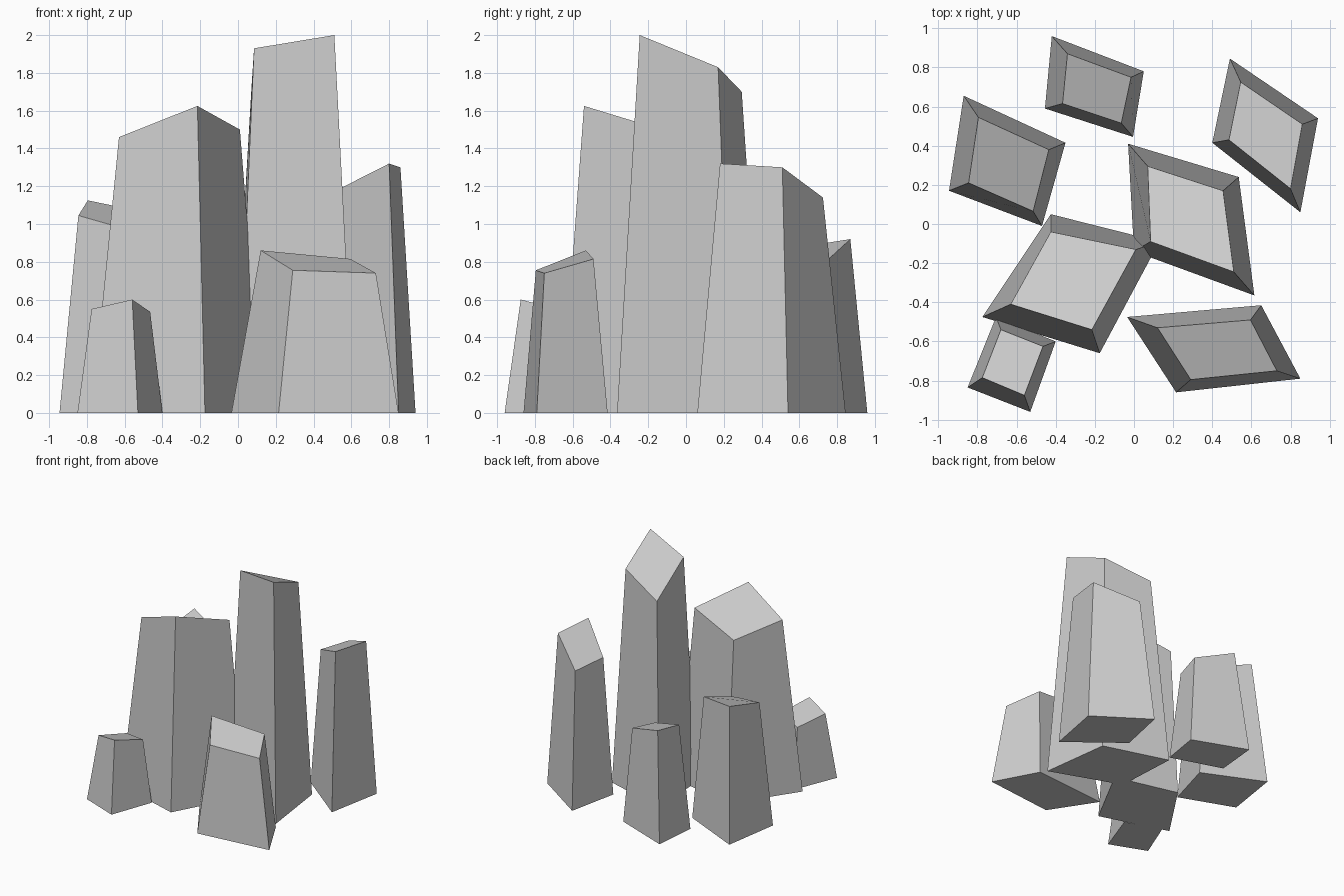
import bpy
import bmesh


def crystal(name, base, tip):
    """Tapered four-sided shard: footprint corners on the ground, slanted tip above."""
    bm = bmesh.new()
    low = [bm.verts.new((x, y, 0)) for x, y in base]
    high = [bm.verts.new(p) for p in tip]
    n = len(low)
    bm.faces.new(low[::-1])
    bm.faces.new(high)
    for i in range(n):
        j = (i + 1) % n
        bm.faces.new((low[i], low[j], high[j], high[i]))
    bmesh.ops.recalc_face_normals(bm, faces=bm.faces)
    mesh = bpy.data.meshes.new(name)
    bm.to_mesh(mesh)
    bm.free()
    obj = bpy.data.objects.new(name, mesh)
    bpy.context.collection.objects.link(obj)
    return obj


# Corners run front-left, front-right, back-right, back-left
# Two large central shards
crystal("tallest_crystal",
        [(0.0, -0.14), (0.615, -0.365), (0.535, 0.24), (-0.03, 0.41)],
        [(0.085, -0.09, 1.93), (0.51, -0.245, 2.0), (0.455, 0.17, 1.83), (0.07, 0.295, 1.70)])
crystal("wide_crystal",
        [(-0.775, -0.475), (-0.175, -0.66), (0.13, -0.09), (-0.425, 0.05)],
        [(-0.63, -0.41, 1.46), (-0.215, -0.54, 1.625), (0.01, -0.13, 1.50), (-0.425, -0.04, 1.37)])

# Medium shards around the back and sides
crystal("left_crystal",
        [(-0.945, 0.17), (-0.47, -0.01), (-0.35, 0.415), (-0.87, 0.655)],
        [(-0.845, 0.21, 1.045), (-0.515, 0.065, 0.95), (-0.435, 0.38, 1.05), (-0.795, 0.545, 1.125)])
crystal("back_crystal",
        [(-0.455, 0.59), (-0.005, 0.445), (0.05, 0.78), (-0.42, 0.96)],
        [(-0.365, 0.615, 0.88), (-0.065, 0.515, 0.78), (-0.015, 0.75, 0.81), (-0.34, 0.87, 0.92)])
crystal("right_crystal",
        [(0.40, 0.415), (0.85, 0.06), (0.94, 0.54), (0.49, 0.845)],
        [(0.485, 0.43, 1.16), (0.80, 0.18, 1.32), (0.86, 0.51, 1.30), (0.545, 0.725, 1.14)])

# Short shards at the front
crystal("front_right_crystal",
        [(0.215, -0.86), (0.85, -0.79), (0.65, -0.415), (-0.035, -0.475)],
        [(0.29, -0.795, 0.755), (0.73, -0.75, 0.74), (0.595, -0.49, 0.815), (0.12, -0.53, 0.86)])
crystal("small_front_crystal",
        [(-0.85, -0.835), (-0.53, -0.96), (-0.40, -0.60), (-0.705, -0.475)],
        [(-0.775, -0.785, 0.55), (-0.56, -0.875, 0.60), (-0.465, -0.625, 0.535), (-0.68, -0.54, 0.50)])
